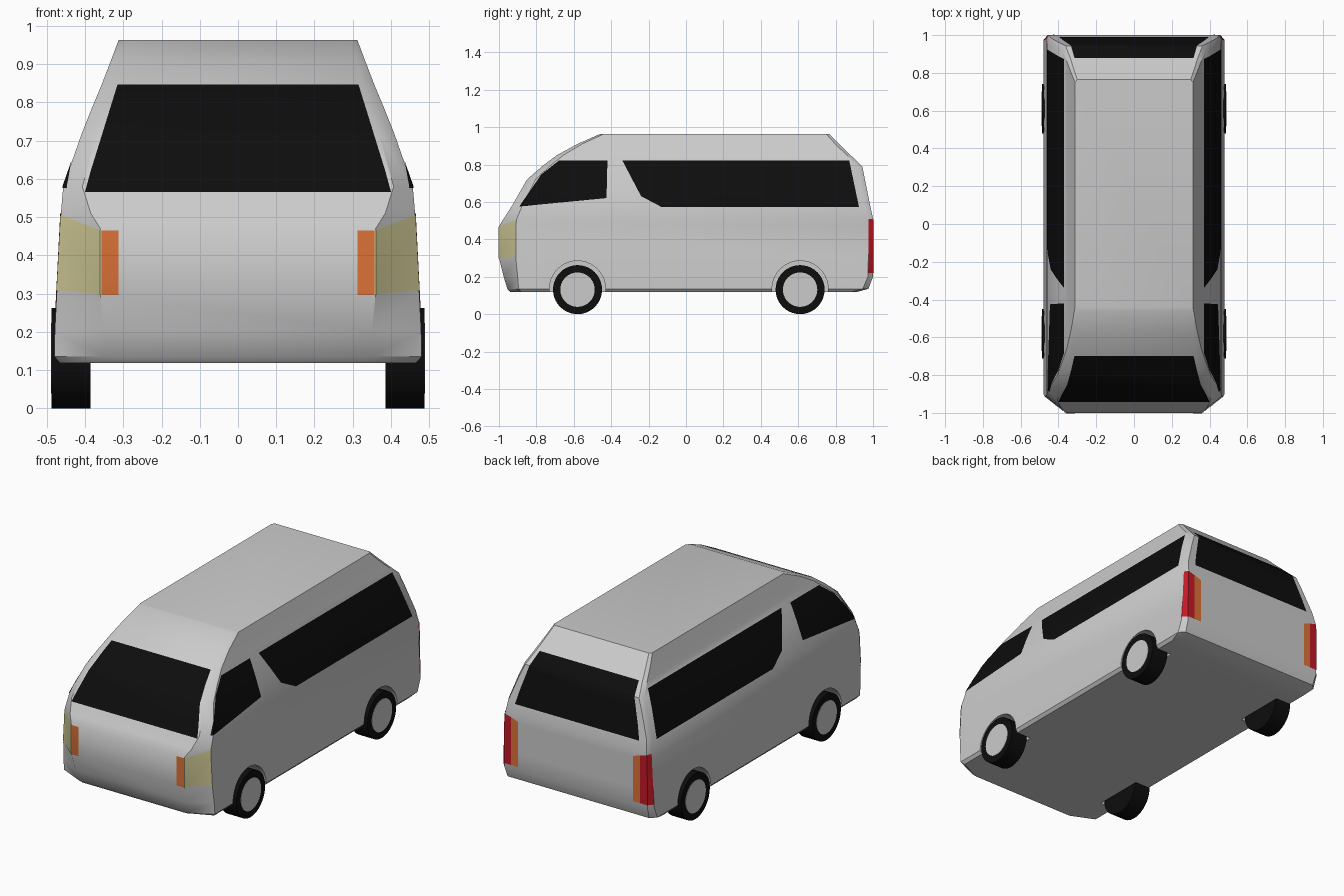
import bpy, bmesh, math
from mathutils import Vector, Matrix

if "Cube" in bpy.data.objects:
    bpy.data.objects.remove(bpy.data.objects["Cube"])


def material(name, rgb):
    m = bpy.data.materials.new(name)
    m.diffuse_color = (*rgb, 1)
    m.use_nodes = True
    m.node_tree.nodes["Principled BSDF"].inputs["Base Color"].default_value = m.diffuse_color
    return m


black = material("black", (0.004, 0.004, 0.004))
cream = material("cream", (0.62, 0.58, 0.30))
orange = material("orange", (0.72, 0.17, 0.04))
red = material("red", (0.55, 0.01, 0.02))


def make_object(name, bm, mat=None, angle=35):
    me = bpy.data.meshes.new(name)
    bm.to_mesh(me)
    ob = bpy.data.objects.new(name, me)
    bpy.context.collection.objects.link(ob)
    if mat:
        me.materials.append(mat)
    smooth(ob, angle)
    return ob


def smooth(ob, angle):
    bpy.ops.object.select_all(action='DESELECT')
    ob.select_set(True)
    bpy.context.view_layer.objects.active = ob
    bpy.ops.object.shade_smooth_by_angle(angle=math.radians(angle))


# Body shell: stacked chamfered rectangles
# z, front y, back y, half width, front flat, front chamfer, rear flat, rear chamfer
LEVELS = [
    (.118, -.940, .910, .465, .330, .060, .430, .030),
    (.135, -.955, .975, .480, .350, .060, .450, .030),
    (.200, -.975, 1.00, .479, .350, .075, .455, .028),
    (.300, -1.00, 1.00, .474, .360, .090, .455, .025),
    (.470, -1.00, 1.00, .465, .360, .090, .453, .025),
    (.510, -.975, 1.00, .463, .385, .070, .450, .025),
    (.580, -.930, .985, .457, .407, .055, .440, .030),
    (.720, -.850, .957, .408, .367, .045, .390, .025),
    (.790, -.770, .943, .380, .342, .040, .362, .025),
    (.850, -.690, .880, .355, .325, .035, .338, .020),
    (.910, -.580, .818, .332, .310, .025, .318, .020),
    (.963, -.460, .765, .312, .295, .020, .300, .015),
]


def body_mesh():
    bm = bmesh.new()
    rings = []
    for z, yf, yb, w, wf, cf, wr, cr in LEVELS:
        half = [(wf, yf), (w, yf + cf), (w, yb - cr), (wr, yb)]
        pts = half + [(-x, y) for x, y in reversed(half)]
        rings.append([bm.verts.new((x, y, z)) for x, y in pts])
    for a, b in zip(rings, rings[1:]):
        for i in range(8):
            j = (i + 1) % 8
            bm.faces.new((a[i], a[j], b[j], b[i]))
    bm.faces.new(rings[0][::-1])
    bm.faces.new(rings[-1])
    bmesh.ops.recalc_face_normals(bm, faces=bm.faces)
    bmesh.ops.triangulate(bm, faces=bm.faces)
    return bm


body = make_object("body", body_mesh())


# Panels: patches of the body skin clipped to a convex outline
def panel(name, outline, facing, mat):
    facing = Vector(facing)
    side = abs(facing.x) > .5
    bm = body_mesh()
    bm.normal_update()
    drop = [f for f in bm.faces if f.normal.dot(facing) < .3]
    bmesh.ops.delete(bm, geom=drop, context='FACES')
    pts = [Vector((0, a, z) if side else (a, 0, z)) for a, z in outline]
    centre = sum(pts, Vector()) / len(pts)
    axis = Vector((1, 0, 0)) if side else Vector((0, 1, 0))
    for p, q in zip(pts, pts[1:] + pts[:1]):
        n = (q - p).cross(axis).normalized()
        if n.dot(centre - p) > 0:
            n = -n
        bmesh.ops.bisect_plane(bm, geom=bm.verts[:] + bm.edges[:] + bm.faces[:],
                               plane_co=p, plane_no=n, clear_outer=True)
    bm.normal_update()
    for v in bm.verts:
        v.co += v.normal * .002
    make_object(name, bm, mat)


panel("windscreen", [(-.40, .565), (.40, .565), (.385, .62), (.315, .845),
                     (-.315, .845), (-.385, .62)], (0, -1, 0), black)
panel("rear_window", [(-.395, .57), (.395, .57), (.375, .65), (.315, .853),
                      (-.315, .853), (-.375, .65)], (0, 1, 0), black)
for s, tag in ((1, "right"), (-1, "left")):
    panel("front_side_window_" + tag,
          [(-.89, .575), (-.775, .745), (-.68, .82), (-.42, .82), (-.425, .62)],
          (s, 0, 0), black)
    panel("rear_side_window_" + tag,
          [(-.34, .82), (-.24, .63), (-.13, .572), (.925, .572), (.873, .82)],
          (s, 0, 0), black)
    lights = [
        ("headlight_", [(.357, .297), (.50, .312), (.50, .52), (.357, .465)], -1, cream),
        ("indicator_", [(.312, .297), (.357, .297), (.357, .465), (.312, .465)], -1, orange),
        ("tail_light_", [(.41, .22), (.50, .22), (.50, .52), (.41, .495)], 1, red),
        ("rear_indicator_", [(.365, .22), (.41, .22), (.41, .495), (.365, .48)], 1, orange),
    ]
    for name, outline, face, mat in lights:
        panel(name + tag, [(s * x, z) for x, z in outline], (0, face, 0), mat)


# Wheels and arches
def cylinder(bm, radius, x0, x1, y, z, segments=40):
    m = Matrix.Translation(((x0 + x1) / 2, y, z)) @ Matrix.Rotation(math.pi / 2, 4, 'Y')
    bmesh.ops.create_cone(bm, cap_ends=True, segments=segments, radius1=radius,
                          radius2=radius, depth=abs(x1 - x0), matrix=m)


arches = bmesh.new()
for y, end in ((-.58, "front"), (.61, "rear")):
    for s, tag in ((1, "right"), (-1, "left")):
        cylinder(arches, .15, s * .375, s * .6, y, .135)
        tyre = bmesh.new()
        cylinder(tyre, .131, s * .385, s * .487, y, .131)
        make_object(f"{end}_tyre_{tag}", tyre, black)
        rim = bmesh.new()
        cylinder(rim, .092, s * .48, s * .489, y, .131)
        make_object(f"{end}_rim_{tag}", rim)

cutter = make_object("arch_cutter", arches)
cutter.hide_render = True
mod = body.modifiers.new("arches", 'BOOLEAN')
mod.operation = 'DIFFERENCE'
mod.solver = 'EXACT'
mod.object = cutter
bpy.context.view_layer.objects.active = body
bpy.ops.object.modifier_move_to_index(modifier="arches", index=0)
bpy.ops.object.modifier_apply(modifier="arches")
bpy.data.objects.remove(cutter)
smooth(body, 35)
